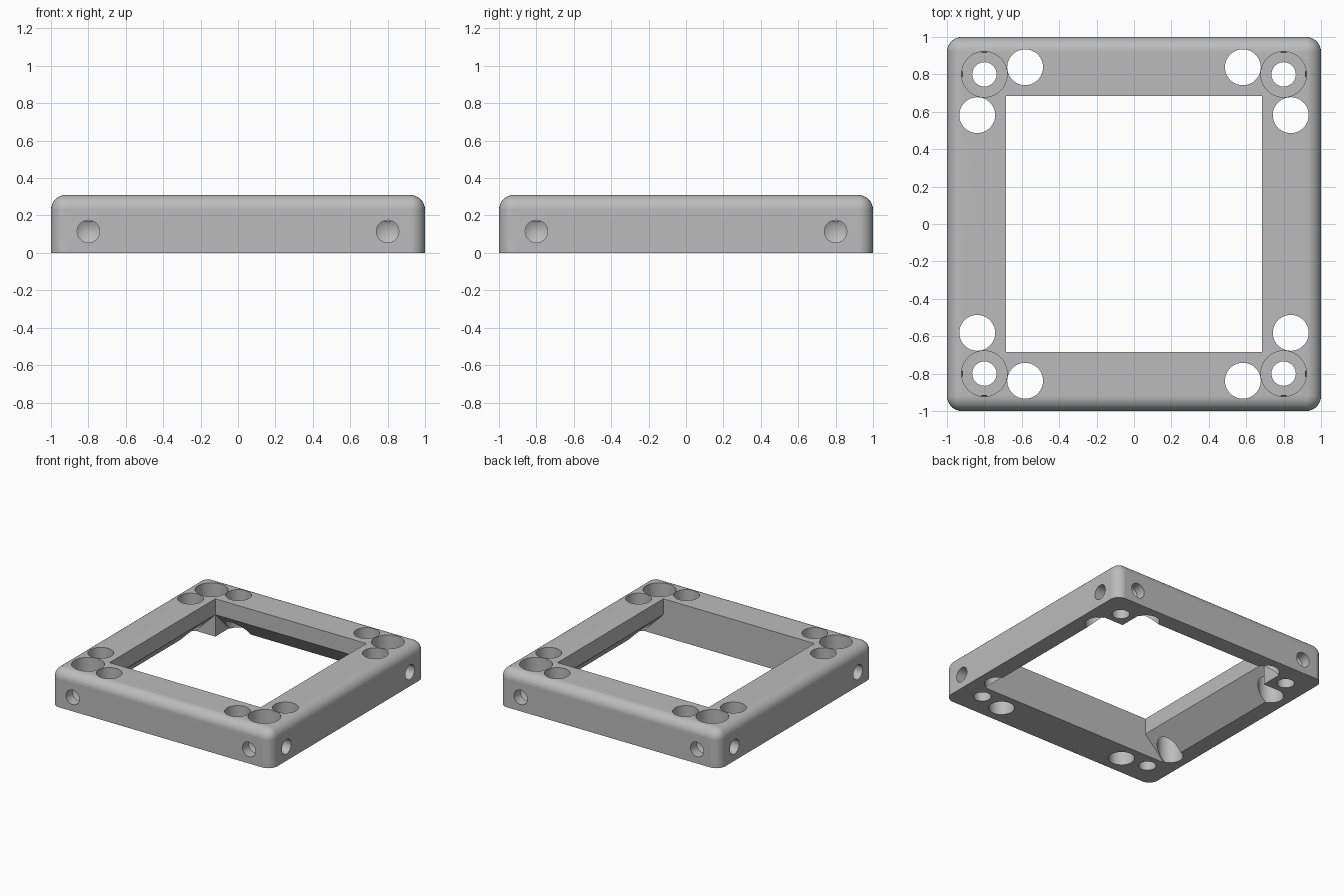
import bpy, bmesh, math
from mathutils import Matrix, Vector

if "Cube" in bpy.data.objects:
    bpy.data.objects.remove(bpy.data.objects["Cube"], do_unlink=True)

HEIGHT = 0.31     # frame height
INNER = 0.685     # half width of the opening
LEDGE = 0.18      # height where the inner wall starts to slope outward
POST = 0.8        # screw post position

grey = bpy.data.materials.new("Grey")
grey.use_nodes = True
colour = (0.5, 0.5, 0.5, 1)
grey.diffuse_color = colour
grey.node_tree.nodes["Principled BSDF"].inputs["Base Color"].default_value = colour


def new_object(name, bm):
    bmesh.ops.recalc_face_normals(bm, faces=bm.faces)
    mesh = bpy.data.meshes.new(name)
    bm.to_mesh(mesh)
    bm.free()
    mesh.materials.append(grey)
    obj = bpy.data.objects.new(name, mesh)
    bpy.context.collection.objects.link(obj)
    return obj


def box(bm, size, centre):
    m = Matrix.Translation(centre) @ Matrix.Diagonal((*size, 1))
    return bmesh.ops.create_cube(bm, size=1, matrix=m)


def cut(target, bm):
    """Subtract a temporary shape from the target."""
    cutter = new_object("cutter", bm)
    cutter.hide_render = True
    mod = target.modifiers.new("cut", "BOOLEAN")
    mod.operation = "DIFFERENCE"
    mod.solver = "EXACT"
    mod.object = cutter
    bpy.context.view_layer.objects.active = target
    bpy.ops.object.modifier_apply(modifier=mod.name)
    bpy.data.objects.remove(cutter, do_unlink=True)


def drill(target, x, y, radius, bottom):
    """Vertical round hole from above the top down to the given height."""
    bm = bmesh.new()
    top = HEIGHT + 0.1
    bmesh.ops.create_cone(bm, cap_ends=True, segments=48, radius1=radius, radius2=radius,
                          depth=top - bottom, matrix=Matrix.Translation((x, y, (top + bottom) / 2)))
    cut(target, bm)


# Outer block with rounded top and corner edges
bm = bmesh.new()
box(bm, (2, 2, HEIGHT), (0, 0, HEIGHT / 2))
rounded = [e for e in bm.edges if max(v.co.z for v in e.verts) > 0.1]
bmesh.ops.bevel(bm, geom=rounded, offset=0.08, segments=8, profile=0.5, affect="EDGES")
frame = new_object("square_frame", bm)

# Square opening
bm = bmesh.new()
box(bm, (2 * INNER, 2 * INNER, 1), (0, 0, 0))
cut(frame, bm)

# Sloped undercut along each side, leaving square corner posts
for side in range(4):
    bm = bmesh.new()
    section = [(0.6, -0.05), (INNER + LEDGE + 0.05, -0.05), (INNER, LEDGE), (0.6, LEDGE)]
    face = bm.faces.new([bm.verts.new((-INNER, y, z)) for y, z in section])
    ext = bmesh.ops.extrude_face_region(bm, geom=[face])
    moved = [g for g in ext["geom"] if isinstance(g, bmesh.types.BMVert)]
    bmesh.ops.translate(bm, vec=(2 * INNER, 0, 0), verts=moved)
    bm.transform(Matrix.Rotation(side * math.pi / 2, 4, "Z"))
    cut(frame, bm)

# Corner holes: counterbored screw hole with a round hole on either side
for sx in (-1, 1):
    for sy in (-1, 1):
        drill(frame, sx * POST, sy * POST, 0.122, 0.17)
        drill(frame, sx * POST, sy * POST, 0.065, -0.1)
        drill(frame, sx * 0.582, sy * 0.838, 0.096, -0.1)
        drill(frame, sx * 0.838, sy * 0.582, 0.096, -0.1)

# Blind side holes with conical ends, two on each outer wall
for side in range(4):
    for sx in (-1, 1):
        bm = bmesh.new()
        inward = Matrix.Rotation(-math.pi / 2, 4, "X")
        place = Matrix.Translation((sx * POST, -1, 0.115)) @ inward
        profile = [(0, -0.05), (0.06, -0.05), (0.06, 0.08), (0, 0.115)]
        verts = [bm.verts.new((r, 0, z)) for r, z in profile]
        edges = [bm.edges.new(pair) for pair in zip(verts, verts[1:])]
        bmesh.ops.spin(bm, geom=verts + edges, cent=(0, 0, 0), axis=(0, 0, 1),
                       angle=2 * math.pi, steps=32)
        bmesh.ops.remove_doubles(bm, verts=bm.verts, dist=0.0005)
        bm.transform(Matrix.Rotation(side * math.pi / 2, 4, "Z") @ place)
        cut(frame, bm)

# Smooth rounded surfaces, crisp edges
bpy.ops.object.select_all(action="DESELECT")
frame.select_set(True)
bpy.context.view_layer.objects.active = frame
bpy.ops.object.shade_smooth_by_angle(angle=math.radians(25))
weighted = frame.modifiers.new("weighted_normals", "WEIGHTED_NORMAL")
weighted.keep_sharp = True
